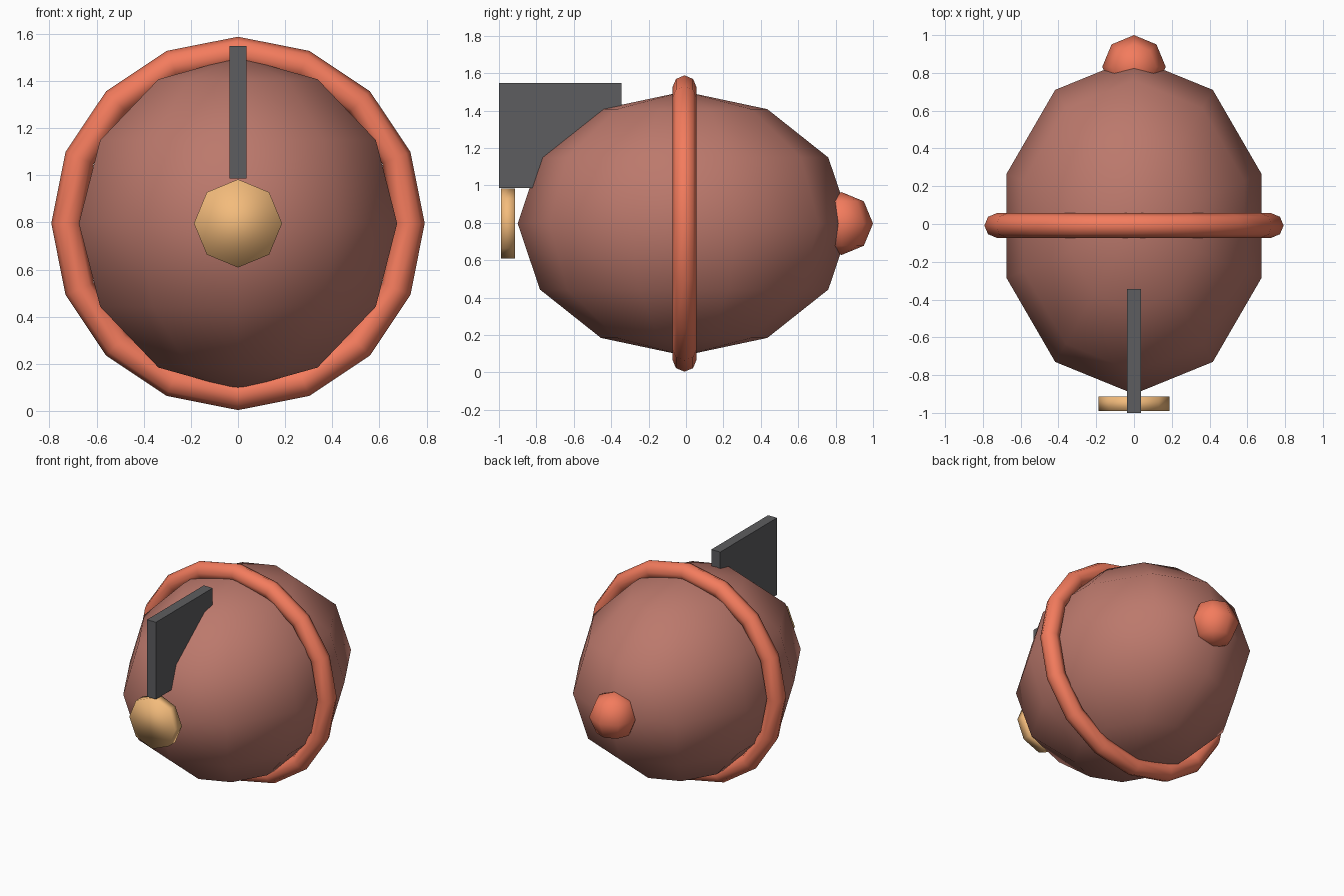
import bpy, bmesh, math
from mathutils import Matrix

if "Cube" in bpy.data.objects:
    bpy.data.objects.remove(bpy.data.objects["Cube"])


def finish(name, bm, color, smooth=True):
    bmesh.ops.remove_doubles(bm, verts=bm.verts, dist=1e-5)
    bmesh.ops.recalc_face_normals(bm, faces=bm.faces)
    mesh = bpy.data.meshes.new(name)
    bm.to_mesh(mesh)
    bm.free()
    for p in mesh.polygons:
        p.use_smooth = smooth
    mat = bpy.data.materials.new(name + "_colour")
    mat.diffuse_color = (*color, 1)
    mat.use_nodes = True
    mat.node_tree.nodes["Principled BSDF"].inputs["Base Color"].default_value = mat.diffuse_color
    mesh.materials.append(mat)
    ob = bpy.data.objects.new(name, mesh)
    bpy.context.collection.objects.link(ob)
    return ob


def lathe(profile, segs, closed=False):
    """Revolve (radius, height) points about z, first vertex on +y."""
    bm = bmesh.new()
    rings = [[bm.verts.new((r * math.sin(2 * math.pi * i / segs),
                            r * math.cos(2 * math.pi * i / segs), h))
              for i in range(segs)] for r, h in profile]
    pairs = list(zip(rings, rings[1:] + rings[:1]))
    for a, b in pairs if closed else pairs[:-1]:
        for i in range(segs):
            j = (i + 1) % segs
            bm.faces.new((a[i], a[j], b[j], b[i]))
    return bm


def ball(name, segs, rings, radii, center, color):
    prof = [(math.sin(math.pi * k / rings), -math.cos(math.pi * k / rings))
            for k in range(rings + 1)]
    bm = lathe(prof, segs)
    bm.transform(Matrix.Translation(center) @ Matrix.Diagonal((*radii, 1)))
    return finish(name, bm, color)


CORAL = (0.90, 0.20, 0.11)
MID = 0.796
FACE_Y = Matrix.Rotation(math.radians(90), 4, 'X')

# Main faceted egg and rear nub
ball("body", 10, 6, (0.71, 0.89, 0.706), (0, -0.01, MID), (0.50, 0.19, 0.15))
ball("rear_nub", 8, 4, (0.168, 0.168, 0.168), (0, 0.832, MID), CORAL)

# Band around the middle
R, r = 0.727, 0.065
bm = lathe([(R + r * math.cos(k * math.pi / 4), r * math.sin(k * math.pi / 4))
            for k in range(8)], 16, closed=True)
bm.transform(Matrix.Translation((0, -0.008, MID)) @ FACE_Y)
finish("middle_band", bm, CORAL)

# Front disc
bm = bmesh.new()
bmesh.ops.create_cone(bm, cap_ends=True, segments=8, radius1=0.187,
                      radius2=0.187, depth=0.076)
# put a vertex on the x axis
v = bm.verts[:][0].co
bm.transform(Matrix.Rotation(-math.atan2(v.y, v.x), 4, 'Z'))
bm.transform(Matrix.Translation((0, -0.952, MID)) @ FACE_Y)
finish("front_disc", bm, (0.90, 0.50, 0.20))

# Upright fin
bm = bmesh.new()
bmesh.ops.create_cube(bm, size=1)
bm.transform(Matrix.Translation((0, -0.672, 1.267))
             @ Matrix.Diagonal((0.072, 0.656, 0.563, 1)))
finish("top_fin", bm, (0.11, 0.11, 0.115), smooth=False)
